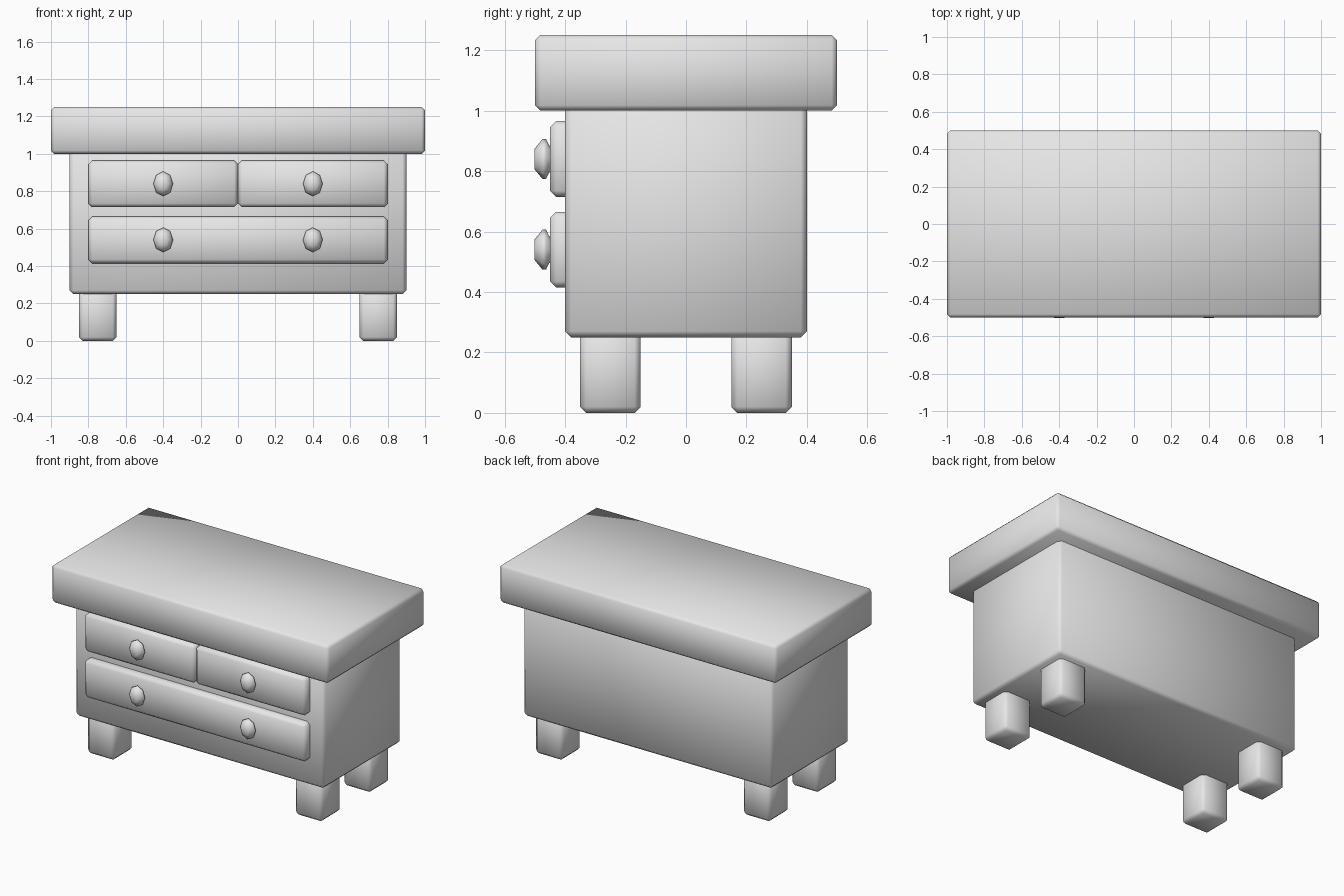
import bpy
import bmesh
from math import radians
from mathutils import Matrix

cube = bpy.data.objects.get("Cube")
if cube:
    bpy.data.objects.remove(cube, do_unlink=True)

GREY = (0.8, 0.8, 0.8, 1.0)
grey = bpy.data.materials.new("plain_grey")
grey.use_nodes = True
grey.diffuse_color = GREY
grey.node_tree.nodes["Principled BSDF"].inputs["Base Color"].default_value = GREY


def add_object(name, bm):
    """Turn a bmesh into a smooth-shaded object."""
    bmesh.ops.recalc_face_normals(bm, faces=bm.faces)
    for face in bm.faces:
        face.smooth = True
    mesh = bpy.data.meshes.new(name)
    bm.to_mesh(mesh)
    bm.free()
    mesh.materials.append(grey)
    obj = bpy.data.objects.new(name, mesh)
    bpy.context.collection.objects.link(obj)
    return obj


def box(name, low, high, bevel=0.02):
    """Box between two corners with chamfered edges."""
    bm = bmesh.new()
    bmesh.ops.create_cube(bm, size=1)
    for v in bm.verts:
        v.co = [h if c > 0 else l for c, l, h in zip(v.co, low, high)]
    bmesh.ops.bevel(bm, geom=bm.edges[:], offset=bevel, segments=1,
                    profile=0.5, affect='EDGES')
    return add_object(name, bm)


def knob(name, x, z):
    """Eight-sided oval knob, lathed from rings of (radius, y)."""
    rings = [(0.04, -0.44), (0.045, -0.453), (0.066, -0.463),
             (0.066, -0.475), (0.033, -0.502)]
    bm = bmesh.new()
    loops = []
    for radius, y in rings:
        disc = bmesh.ops.create_circle(bm, segments=8, radius=radius)["verts"]
        turn = Matrix.Rotation(radians(90), 4, 'X')
        squash = Matrix.Diagonal((0.8, 1, 1, 1))
        bmesh.ops.transform(bm, verts=disc,
                            matrix=Matrix.Translation((x, y, z)) @ squash @ turn)
        loops.append(disc)
    for a, b in zip(loops, loops[1:]):
        for i in range(8):
            j = (i + 1) % 8
            bm.faces.new((a[i], a[j], b[j], b[i]))
    bm.faces.new(loops[0])
    bm.faces.new(loops[-1])
    add_object(name, bm)


# Table top and cabinet
box("table_top", (-1, -0.5, 1.0), (1, 0.5, 1.25), 0.018)
box("cabinet_body", (-0.9, -0.4, 0.25), (0.9, 0.4, 1.05))

# Four legs
for side, sx in (("left", 1), ("right", -1)):
    for end, sy in (("front", -1), ("back", 1)):
        cx, cy = 0.75 * sx, 0.25 * sy
        box(f"{end}_{side}_leg", (cx - 0.1, cy - 0.1, 0),
            (cx + 0.1, cy + 0.1, 0.29))

# Drawers
box("upper_right_drawer", (-0.8, -0.45, 0.715), (0, -0.36, 0.965))
box("upper_left_drawer", (0, -0.45, 0.715), (0.8, -0.36, 0.965))
box("lower_drawer", (-0.8, -0.45, 0.415), (0.8, -0.36, 0.665))

# Knobs
for row, z in (("upper", 0.84), ("lower", 0.54)):
    for side, x in (("left", 0.4), ("right", -0.4)):
        knob(f"{row}_{side}_knob", x, z)
